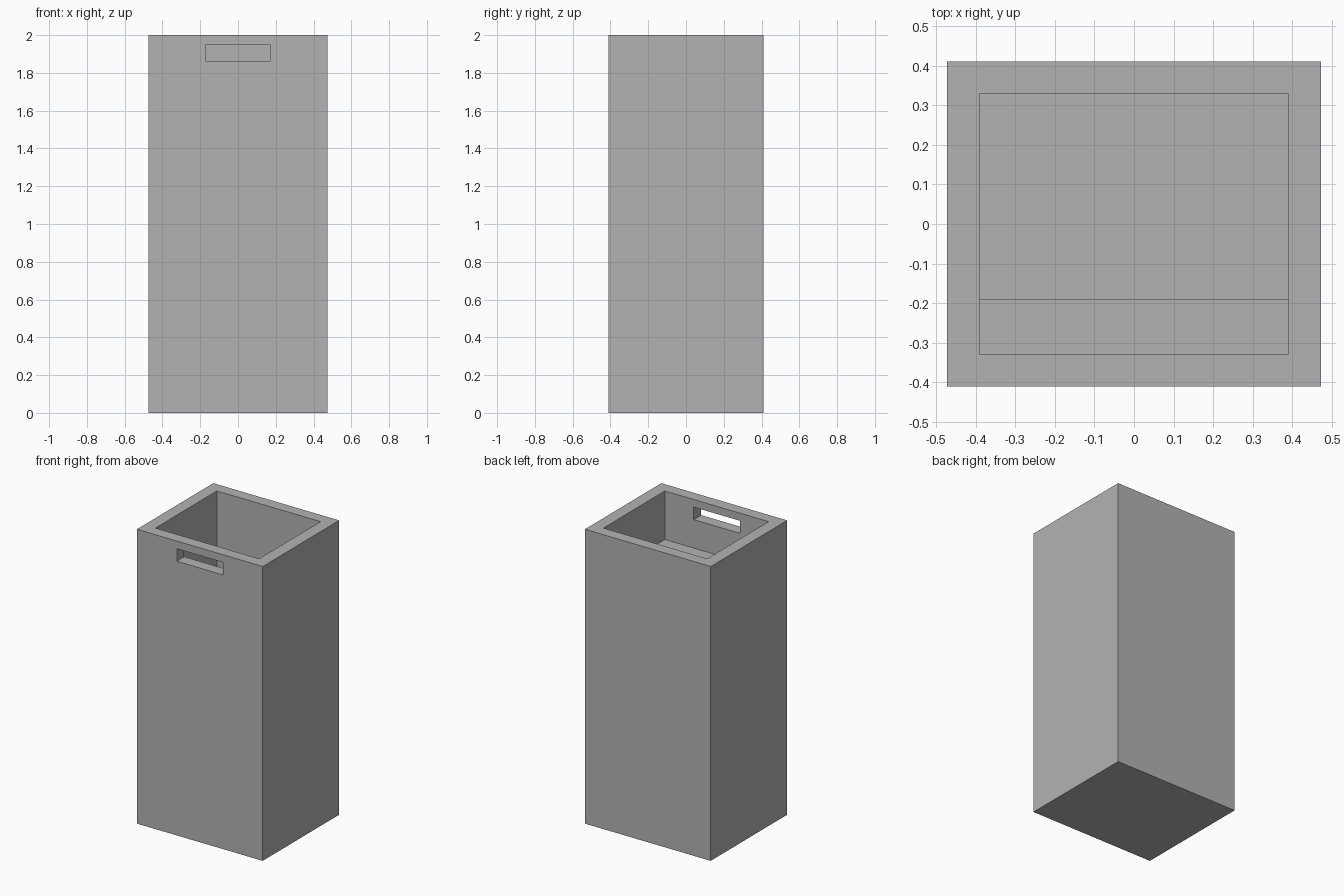
import bpy
import bmesh
from mathutils import Vector

if "Cube" in bpy.data.objects:
    bpy.data.objects.remove(bpy.data.objects["Cube"])


def box(name, low, high):
    """Axis-aligned box between two corners."""
    low, high = Vector(low), Vector(high)
    bm = bmesh.new()
    bmesh.ops.create_cube(bm, size=1)
    for v in bm.verts:
        v.co = Vector([c * s for c, s in zip(v.co, high - low)]) + (low + high) / 2
    mesh = bpy.data.meshes.new(name)
    bm.to_mesh(mesh)
    bm.free()
    obj = bpy.data.objects.new(name, mesh)
    bpy.context.collection.objects.link(obj)
    return obj


def cut(target, cutter):
    """Subtract the cutter, then discard it."""
    cutter.hide_render = True
    mod = target.modifiers.new(cutter.name, 'BOOLEAN')
    mod.operation = 'DIFFERENCE'
    mod.solver = 'EXACT'
    mod.object = cutter
    bpy.context.view_layer.objects.active = target
    bpy.ops.object.modifier_apply(modifier=mod.name)
    bpy.data.objects.remove(cutter)


grey = bpy.data.materials.new("grey")
grey.diffuse_color = (0.45, 0.45, 0.45, 1)
grey.use_nodes = True
grey.node_tree.nodes["Principled BSDF"].inputs["Base Color"].default_value = grey.diffuse_color

# Outer body of the tall open container
body = box("container_body", (-0.473, -0.41, 0), (0.473, 0.41, 2))
body.data.materials.append(grey)

# Shallow opening down to the front ledge, then the deep well behind it
cut(body, box("ledge_pocket", (-0.39, -0.33, 1.67), (0.39, 0.33, 2.1)))
cut(body, box("deep_well", (-0.39, -0.19, 0.08), (0.39, 0.33, 1.8)))

# Hand slot through the front wall
cut(body, box("hand_slot", (-0.173, -0.5, 1.863), (0.173, -0.25, 1.948)))
